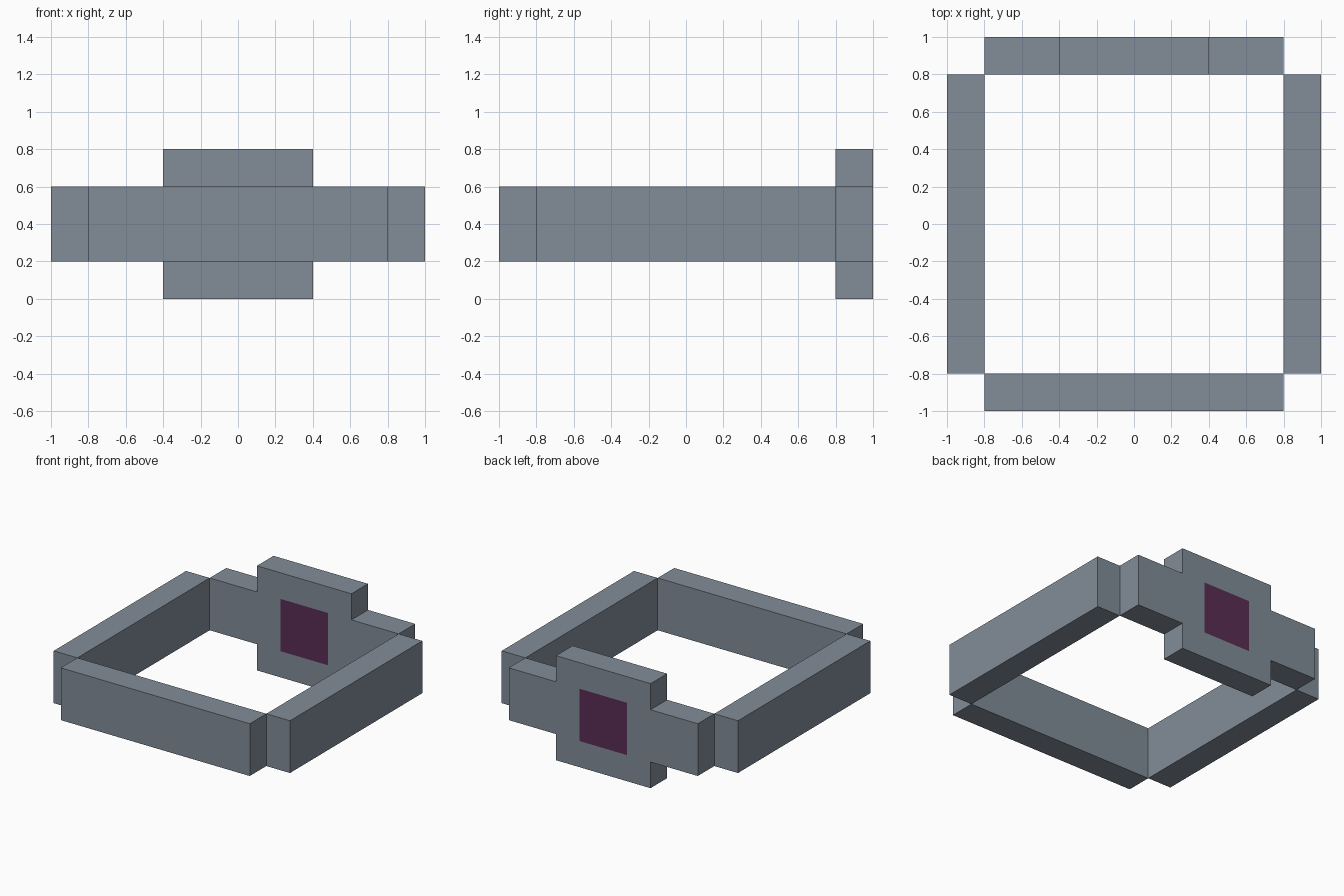
import bpy
import bmesh

if "Cube" in bpy.data.objects:
    bpy.data.objects.remove(bpy.data.objects["Cube"])


def material(name, rgb):
    mat = bpy.data.materials.new(name)
    mat.diffuse_color = (*rgb, 1.0)
    mat.use_nodes = True
    mat.node_tree.nodes["Principled BSDF"].inputs["Base Color"].default_value = mat.diffuse_color
    return mat


STEEL = material("steel grey", (0.223, 0.266, 0.314))
GEM = material("dark purple", (0.102, 0.027, 0.091))


def finish(name, bm, mats):
    bmesh.ops.recalc_face_normals(bm, faces=bm.faces)
    mesh = bpy.data.meshes.new(name)
    bm.to_mesh(mesh)
    bm.free()
    for mat in mats:
        mesh.materials.append(mat)
    obj = bpy.data.objects.new(name, mesh)
    bpy.context.collection.objects.link(obj)
    return obj


def bar(name, center, size):
    bm = bmesh.new()
    bmesh.ops.create_cube(bm, size=1.0)
    bmesh.ops.scale(bm, vec=size, verts=bm.verts)
    bmesh.ops.translate(bm, vec=center, verts=bm.verts)
    return finish(name, bm, [STEEL])


# Front and side bars of the band
bar("front_bar", (0, -0.9, 0.4), (1.6, 0.2, 0.4))
for side, label in ((-1, "left"), (1, "right")):
    bar(label + "_bar", (side * 0.9, 0, 0.4), (0.2, 1.6, 0.4))

# Back plate: cross-shaped slab built from a grid of cells
xs = (-0.8, -0.4, -0.2, 0.2, 0.4, 0.8)
zs = (0.0, 0.2, 0.6, 0.8)
bm = bmesh.new()
for i in range(5):
    for j in range(3):
        if i in (0, 4) and j != 1:
            continue
        corners = ((xs[i], zs[j]), (xs[i + 1], zs[j]),
                   (xs[i + 1], zs[j + 1]), (xs[i], zs[j + 1]))
        bm.faces.new([bm.verts.new((x, 0.8, z)) for x, z in corners])
bmesh.ops.remove_doubles(bm, verts=bm.verts, dist=0.001)
slab = bmesh.ops.extrude_face_region(bm, geom=bm.faces[:], use_keep_orig=True)
moved = [g for g in slab["geom"] if isinstance(g, bmesh.types.BMVert)]
bmesh.ops.translate(bm, vec=(0, 0.2, 0), verts=moved)
bm.normal_update()

# Square gem panel in the middle of both the inner and outer face
for face in bm.faces:
    c = face.calc_center_median()
    if abs(face.normal.y) > 0.9 and abs(c.x) < 0.1 and abs(c.z - 0.4) < 0.1:
        face.material_index = 1
finish("back_plate", bm, [STEEL, GEM])
